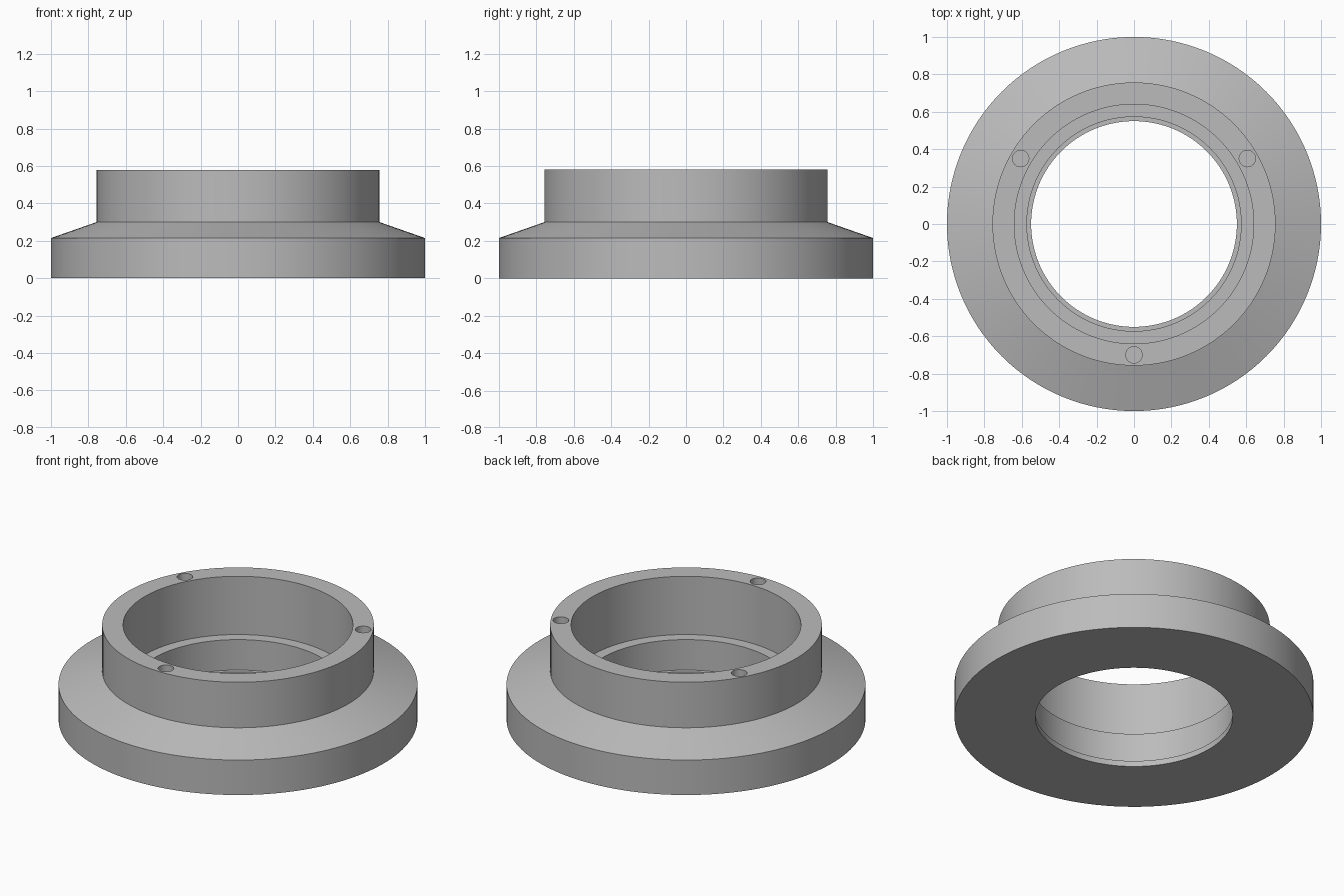
import bpy, bmesh, math
from mathutils import Matrix, Vector

cube = bpy.data.objects.get("Cube")
if cube:
    bpy.data.objects.remove(cube, do_unlink=True)

metal = bpy.data.materials.new("light_grey_metal")
metal.use_nodes = True
grey = (0.5, 0.5, 0.5, 1)
metal.diffuse_color = grey
metal.node_tree.nodes["Principled BSDF"].inputs["Base Color"].default_value = grey


def make_object(name, bm):
    bmesh.ops.recalc_face_normals(bm, faces=bm.faces)
    mesh = bpy.data.meshes.new(name)
    bm.to_mesh(mesh)
    bm.free()
    mesh.materials.append(metal)
    obj = bpy.data.objects.new(name, mesh)
    bpy.context.collection.objects.link(obj)
    return obj


# Flanged collar: closed (radius, height) section revolved about z
TOP = 0.58
section = [(0.55, 0), (1, 0), (1, 0.215), (0.757, 0.3), (0.757, TOP),
           (0.64, TOP), (0.64, 0.222), (0.573, 0.222), (0.573, 0.035), (0.55, 0.035)]
bm = bmesh.new()
verts = [bm.verts.new((r, 0, z)) for r, z in section]
edges = [bm.edges.new((a, b)) for a, b in zip(verts, verts[1:] + verts[:1])]
bmesh.ops.spin(bm, geom=verts + edges, axis=(0, 0, 1), cent=(0, 0, 0),
               angle=math.tau, steps=128, use_merge=True)
bmesh.ops.remove_doubles(bm, verts=bm.verts, dist=1e-5)
collar = make_object("flanged_collar", bm)

# Three blind screw holes in the top rim
DEPTH = 0.2
bm = bmesh.new()
for degrees in (30, 150, 270):
    a = math.radians(degrees)
    centre = Vector((0.7 * math.cos(a), 0.7 * math.sin(a), TOP))
    bmesh.ops.create_cone(bm, cap_ends=True, segments=32, radius1=0.044, radius2=0.044,
                          depth=2 * DEPTH, matrix=Matrix.Translation(centre))
cutter = make_object("screw_hole_cutter", bm)
cutter.hide_render = True

# Cut the holes, then discard the cutter
cut = collar.modifiers.new("screw_holes", "BOOLEAN")
cut.operation = "DIFFERENCE"
cut.solver = "EXACT"
cut.object = cutter
bpy.ops.object.select_all(action="DESELECT")
collar.select_set(True)
bpy.context.view_layer.objects.active = collar
bpy.ops.object.modifier_apply(modifier=cut.name)
bpy.data.objects.remove(cutter, do_unlink=True)

# Smooth round walls, crisp rims
bpy.ops.object.shade_smooth_by_angle(angle=math.radians(15))
